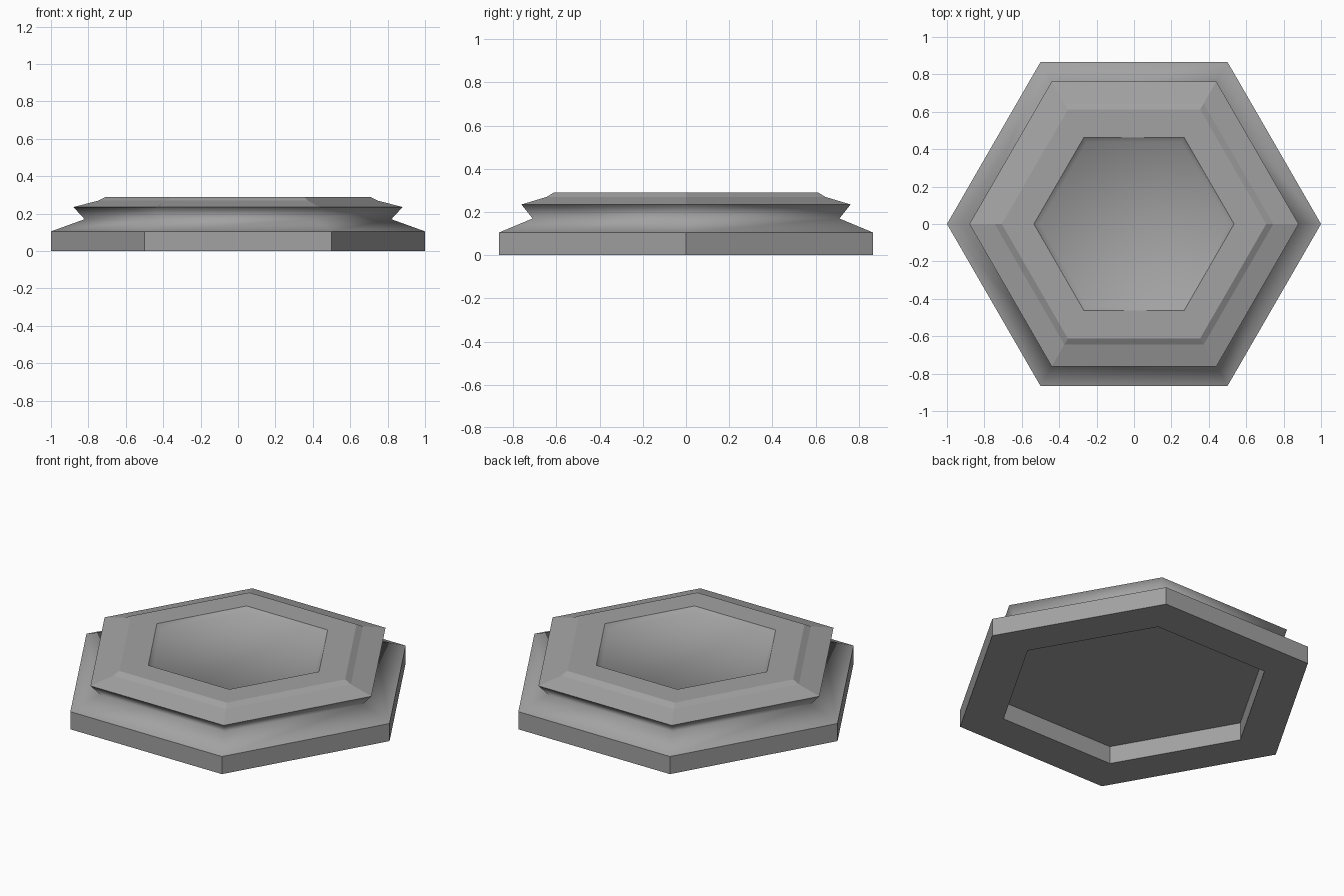
import bpy, bmesh
from math import cos, sin, pi

cube = bpy.data.objects.get("Cube")
if cube:
    bpy.data.objects.remove(cube, do_unlink=True)

stone = bpy.data.materials.new("stone_grey")
stone.use_nodes = True
stone.diffuse_color = (0.36, 0.36, 0.36, 1)
stone.node_tree.nodes["Principled BSDF"].inputs["Base Color"].default_value = (0.36, 0.36, 0.36, 1)

# Corner radius, height, and whether the band up to the next point is smooth
profile = [
    (0.75, 0.105, False),   # underside recess wall
    (0.75, 0.0, False),     # underside rim
    (1.0, 0.0, False),      # base side
    (1.0, 0.105, True),     # lower slope
    (0.82, 0.17, True),     # undercut
    (0.88, 0.235, False),   # upper slope
    (0.745, 0.27, False),   # bevel
    (0.707, 0.29, False),   # flat top
    (0.535, 0.29, True),    # dish wall
    (0.505, 0.265, True),   # dish floor
]


def hex_ring(bm, radius, z):
    return [bm.verts.new((radius * cos(i * pi / 3), radius * sin(i * pi / 3), z)) for i in range(6)]


# Sweep the profile round six sides
bm = bmesh.new()
rings = [hex_ring(bm, r, z) for r, z, _ in profile]
for k in range(len(rings) - 1):
    for i in range(6):
        j = (i + 1) % 6
        face = bm.faces.new((rings[k][i], rings[k][j], rings[k + 1][j], rings[k + 1][i]))
        face.smooth = profile[k][2]

# Recess ceiling and dish floor
bm.faces.new(list(reversed(rings[0])))
floor = bm.faces.new(rings[-1])
floor.smooth = True
bmesh.ops.recalc_face_normals(bm, faces=bm.faces)

# Keep the boundaries of smooth bands crisp
for edge in bm.edges:
    if len({f.smooth for f in edge.link_faces}) == 2:
        edge.smooth = False

mesh = bpy.data.meshes.new("hexagonal_pedestal")
bm.to_mesh(mesh)
bm.free()
mesh.materials.append(stone)
pedestal = bpy.data.objects.new("hexagonal_pedestal", mesh)
bpy.context.collection.objects.link(pedestal)
